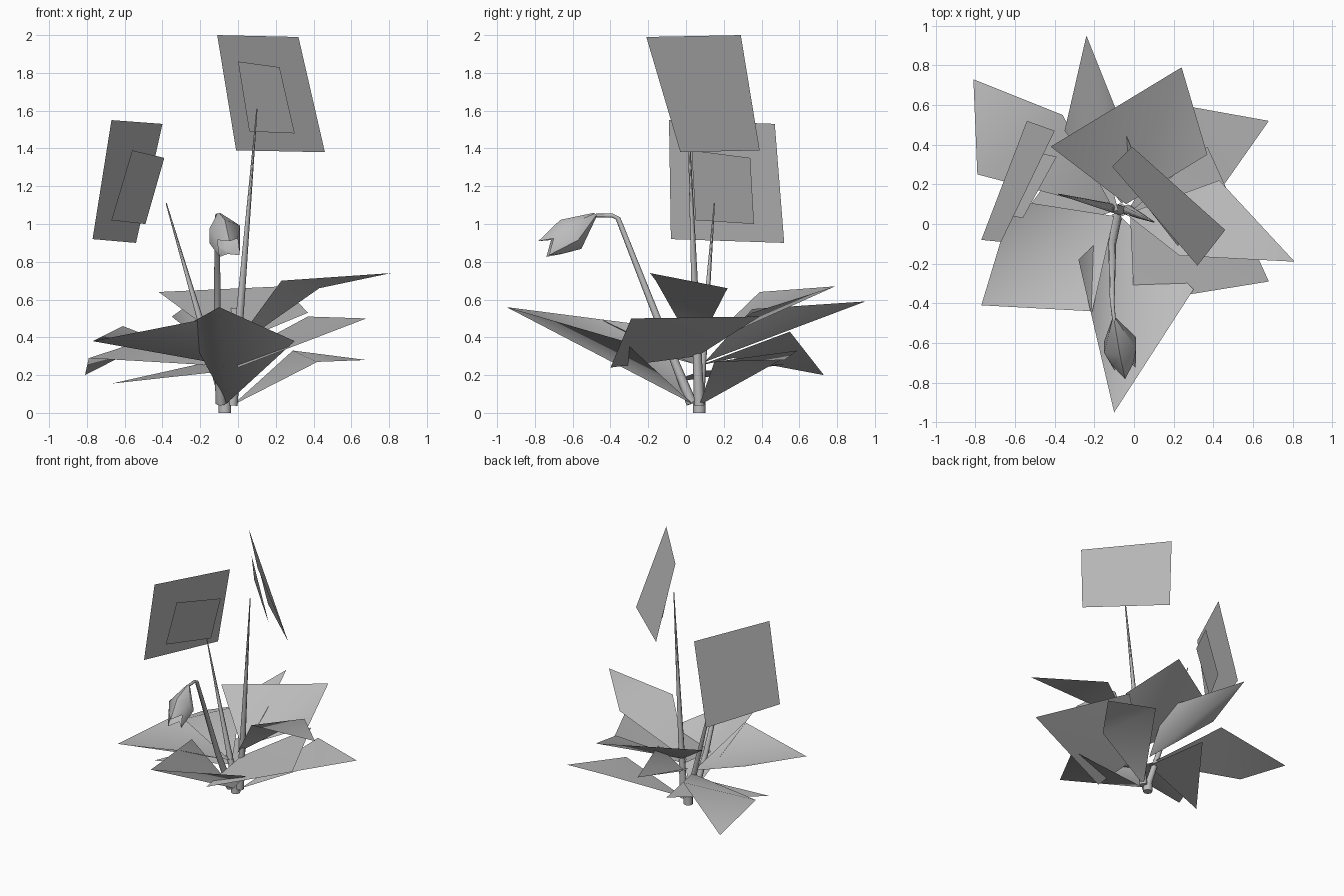
import bpy
import math
from mathutils import Vector

cube = bpy.data.objects.get("Cube")
if cube:
    bpy.data.objects.remove(cube, do_unlink=True)

# One flat grey for the whole plant
grey = bpy.data.materials.new("plain_grey")
grey.use_nodes = True
colour = (0.5, 0.5, 0.5, 1)
grey.diffuse_color = colour
grey.node_tree.nodes["Principled BSDF"].inputs["Base Color"].default_value = colour


def add_object(name, points, faces, smooth_angle=None):
    mesh = bpy.data.meshes.new(name)
    mesh.from_pydata([tuple(p) for p in points], [], faces)
    mesh.materials.append(grey)
    obj = bpy.data.objects.new(name, mesh)
    bpy.context.collection.objects.link(obj)
    if smooth_angle:
        bpy.ops.object.select_all(action='DESELECT')
        obj.select_set(True)
        bpy.context.view_layer.objects.active = obj
        bpy.ops.object.shade_smooth_by_angle(angle=math.radians(smooth_angle))


def leaf(name, base, side, tip, other_side, cross_fold=False):
    """Diamond leaf folded along its midrib, or across it."""
    faces = [(0, 1, 3), (1, 2, 3)] if cross_fold else [(0, 1, 2), (0, 2, 3)]
    add_object(name, [base, side, tip, other_side], faces, smooth_angle=120)


def card(name, *corners):
    """Flat sheet with straight edges."""
    add_object(name, corners, [tuple(range(len(corners)))])


def rings(name, path, radii, sides, jag=None):
    """Tube along a path with a radius for every point; jag leaves a toothed open end."""
    path = [Vector(p) for p in path]
    points, faces = [], []
    for i, (p, r) in enumerate(zip(path, radii)):
        ahead = path[min(i + 1, len(path) - 1)] - path[max(i - 1, 0)]
        across = ahead.cross(Vector((1, 0, 0))).normalized()
        along = ahead.cross(across).normalized()
        for k in range(sides):
            a = math.tau * k / sides
            point = p + r * (math.cos(a) * across + math.sin(a) * along)
            if jag and i == len(path) - 1:
                point += ahead.normalized() * jag * (-1) ** k
            points.append(point)
    for i in range(len(path) - 1):
        for k in range(sides):
            n = (k + 1) % sides
            faces.append((i * sides + k, i * sides + n,
                          (i + 1) * sides + n, (i + 1) * sides + k))
    if not jag:
        faces.append(tuple(reversed(range(sides))))
    add_object(name, points, faces, smooth_angle=50)


# Leaves around the base
leaf("front_leaf", (-.06, .03, .05), (.3, -.33, .38), (-.1, -.95, .56), (-.28, -.18, .46))
leaf("left_high_leaf", (-.04, .05, .33), (.43, .22, .66), (.81, -.19, .74), (.23, -.16, .7),
     cross_fold=True)
leaf("left_middle_leaf", (-.02, .06, .3), (.37, .39, .51), (.68, -.29, .5), (0, -.4, .24))
leaf("left_back_leaf", (-.03, .07, .04), (.29, .59, .33), (.68, .52, .28), (.42, .15, .27),
     cross_fold=True)
leaf("back_high_leaf", (-.04, .1, .36), (.37, .35, .53), (.24, .79, .67), (-.42, .39, .64))
leaf("back_leaf", (-.06, .1, .27), (0, .35, .55), (-.24, .95, .59), (-.35, .47, .51))
leaf("right_back_leaf", (-.1, .07, .25), (-.36, .55, .43), (-.81, .73, .2), (-.79, .25, .29),
     cross_fold=True)
leaf("right_front_leaf", (-.1, .04, .26), (-.61, .12, .46), (-.77, -.41, .38), (-.21, -.44, .49))
card("right_low_leaf", (-.08, .07, .22), (-.2, .53, .26), (-.67, -.1, .155))

# Flower sheets, each a large one with a small one before it
card("tall_flower_large", (-.11, .29, 2), (.32, -.21, 1.99), (.46, -.03, 1.38), (-.01, .39, 1.39))
card("tall_flower_small", (0, .17, 1.86), (.22, -.11, 1.83), (.3, -.04, 1.48), (.06, .21, 1.49))
card("right_flower_large", (-.67, -.09, 1.55), (-.4, .47, 1.53), (-.54, .52, .9), (-.77, -.08, .92))
card("right_flower_small", (-.56, .03, 1.39), (-.39, .34, 1.35), (-.49, .36, 1), (-.67, .05, 1.02))

# Tapered stems
rings("tall_stem", [(-.03, .07, .04), (.1, .01, 1.61)], [.028, .003], 8)
rings("right_stem", [(-.07, .07, .05), (-.38, .15, 1.11)], [.026, .003], 8)
rings("root_collar", [(-.07, .07, 0), (-.07, .07, .06)], [.034, .034], 8)
rings("bud_stem",
      [(-.09, .03, .05), (-.11, -.1, .37), (-.11, -.36, 1.03), (-.11, -.39, 1.045), (-.1, -.49, 1.045)],
      [.028, .02, .013, .011, .009], 8)

# Drooping bell bud with a jagged open rim
rings("bud", [(-.1, -.48, 1.05), (-.07, -.61, .945), (-.05, -.72, .875)],
      [.012, .095, .062], 6, jag=.035)
